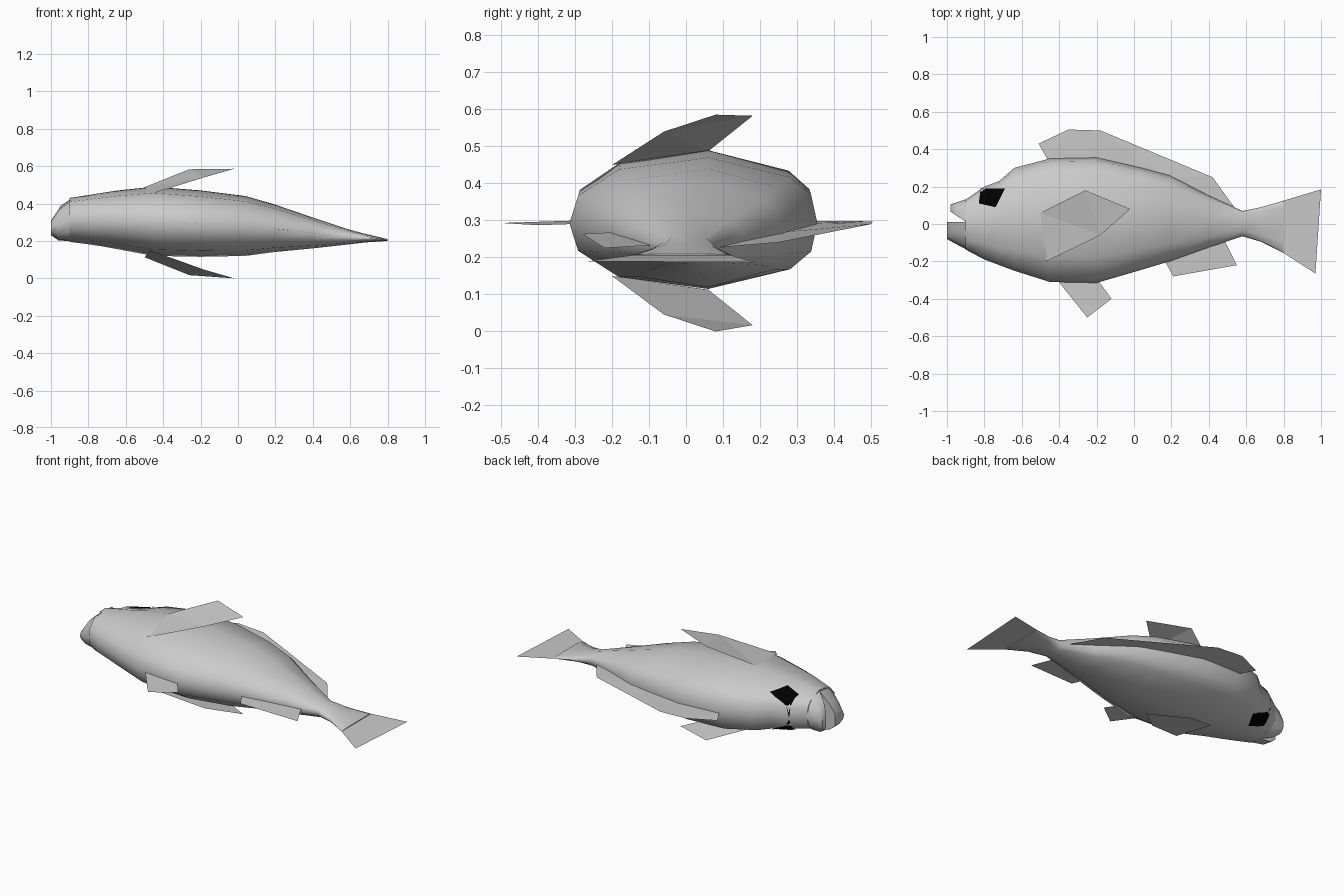
import bpy, bmesh, math
from mathutils import Vector
from mathutils.bvhtree import BVHTree

if "Cube" in bpy.data.objects:
    bpy.data.objects.remove(bpy.data.objects["Cube"])


def make_object(name, bm):
    mesh = bpy.data.meshes.new(name)
    bm.to_mesh(mesh)
    obj = bpy.data.objects.new(name, mesh)
    bpy.context.collection.objects.link(obj)
    return obj


def smooth(obj, angle=50):
    bpy.ops.object.select_all(action='DESELECT')
    obj.select_set(True)
    bpy.context.view_layer.objects.active = obj
    bpy.ops.object.shade_smooth_by_angle(angle=math.radians(angle))


def loft(name, stations, section):
    """Skin rings along x; station = x, y low, y high, z low, z high."""
    outline = section + [(u, -w) for u, w in reversed(section) if w > 0]
    bm = bmesh.new()
    rings = []
    for x, y0, y1, z0, z1 in stations:
        rings.append([bm.verts.new((x, (y0 + y1) / 2 + u * (y1 - y0) / 2,
                                    (z0 + z1) / 2 + w * (z1 - z0) / 2))
                      for u, w in outline])
    n = len(outline)
    for a, b in zip(rings, rings[1:]):
        for i in range(n):
            j = (i + 1) % n
            bm.faces.new((a[i], a[j], b[j], b[i]))
    bm.faces.new(rings[0])
    bm.faces.new(rings[-1])
    bmesh.ops.recalc_face_normals(bm, faces=bm.faces)
    obj = make_object(name, bm)
    smooth(obj)
    return obj, BVHTree.FromBMesh(bm)


def mid_z(x):
    """Height of the fish's bent centre plane."""
    keys = [(-1, .29), (-.4, .3), (.04, .28), (.3, .255), (.58, .222), (.8, .205), (1, .187)]
    for (xa, za), (xb, zb) in zip(keys, keys[1:]):
        if x <= xb:
            return za + (zb - za) * (x - xa) / (xb - xa)
    return keys[-1][1]


def sheet(name, points):
    bm = bmesh.new()
    bm.faces.new([bm.verts.new(p) for p in points])
    bmesh.ops.triangulate(bm, faces=bm.faces)
    return make_object(name, bm)


# Body
section = [(-1, 0), (-.93, .42), (-.6, .82), (.12, 1), (.78, .7), (.95, .43), (1, 0)]
body, tree = loft("body", [
    (-.90, -.137, .130, .195, .430),
    (-.80, -.190, .200, .182, .445),
    (-.72, -.220, .230, .170, .458),
    (-.64, -.250, .300, .155, .470),
    (-.45, -.310, .350, .120, .490),
    (-.20, -.315, .355, .115, .470),
    (.04, -.245, .300, .120, .440),
    (.19, -.200, .260, .140, .397),
    (.40, -.125, .152, .160, .325),
    (.58, -.066, .070, .180, .265),
    (.68, -.095, .090, .192, .238),
    (.80, -.155, .125, .200, .210)], section)

# Jaws, with an open mouth between them
loft("upper_jaw", [
    (-.98, .065, .105, .23, .33),
    (-.95, .045, .115, .205, .39),
    (-.89, .005, .135, .197, .43)], [(-1, .97), (0, .9), (.7, .55), (1, 0)])
loft("lower_jaw", [
    (-1.0, -.080, .010, .23, .31),
    (-.96, -.103, .012, .200, .37),
    (-.89, -.140, .010, .195, .43)], [(-1, 0), (-.7, .55), (0, .9), (1, .97)])

# Fins lying in the centre plane
flat_fins = {
    "dorsal_fin": [(-.51, .43), (-.35, .505), (-.18, .50), (.42, .25), (.55, .07),
                   (.40, .14), (.17, .25), (-.24, .34), (-.46, .34)],
    "pelvic_fin": [(-.41, -.30), (-.25, -.50), (-.12, -.40), (-.20, -.29)],
    "anal_fin": [(.16, -.19), (.21, -.28), (.55, -.22), (.48, -.08)],
    "tail_fin": [(.80, .125), (1.0, .185), (.97, -.265), (.80, -.155)],
}
for name, outline in flat_fins.items():
    sheet(name, [(x, y, mid_z(x)) for x, y in outline])

# Side fins, mirrored across the centre plane
pectoral = [(-.50, .06, .487), (-.26, .18, .583), (-.02, .08, .586),
            (-.18, -.06, .54), (-.47, -.20, .45)]
sheet("pectoral_fin_left", pectoral)
sheet("pectoral_fin_right", [(x, y, max(0, .6 - z - (.014 if x > -.2 else 0)))
                             for x, y, z in pectoral])

# Eyes: black patches draped on both sides of the head
black = bpy.data.materials.new("eye_black")
black.diffuse_color = (0, 0, 0, 1)
black.use_nodes = True
black.node_tree.nodes["Principled BSDF"].inputs["Base Color"].default_value = black.diffuse_color
corners = [Vector(c) for c in ((-.82, .19), (-.69, .19), (-.74, .09), (-.83, .11))]
for name, side in (("eye_left", 1), ("eye_right", -1)):
    bm = bmesh.new()
    n = 8
    grid = []
    for i in range(n + 1):
        row = []
        for j in range(n + 1):
            s, t = i / n, j / n
            p = corners[0].lerp(corners[1], s).lerp(corners[3].lerp(corners[2], s), t)
            hit = tree.ray_cast(Vector((p.x, p.y, .3 + side)), Vector((0, 0, -side)))[0]
            z = hit.z if hit else .3
            row.append(bm.verts.new((p.x, p.y, z + side * .006)))
        grid.append(row)
    for i in range(n):
        for j in range(n):
            bm.faces.new((grid[i][j], grid[i][j + 1], grid[i + 1][j + 1], grid[i + 1][j]))
    bmesh.ops.recalc_face_normals(bm, faces=bm.faces)
    eye = make_object(name, bm)
    eye.data.materials.append(black)
